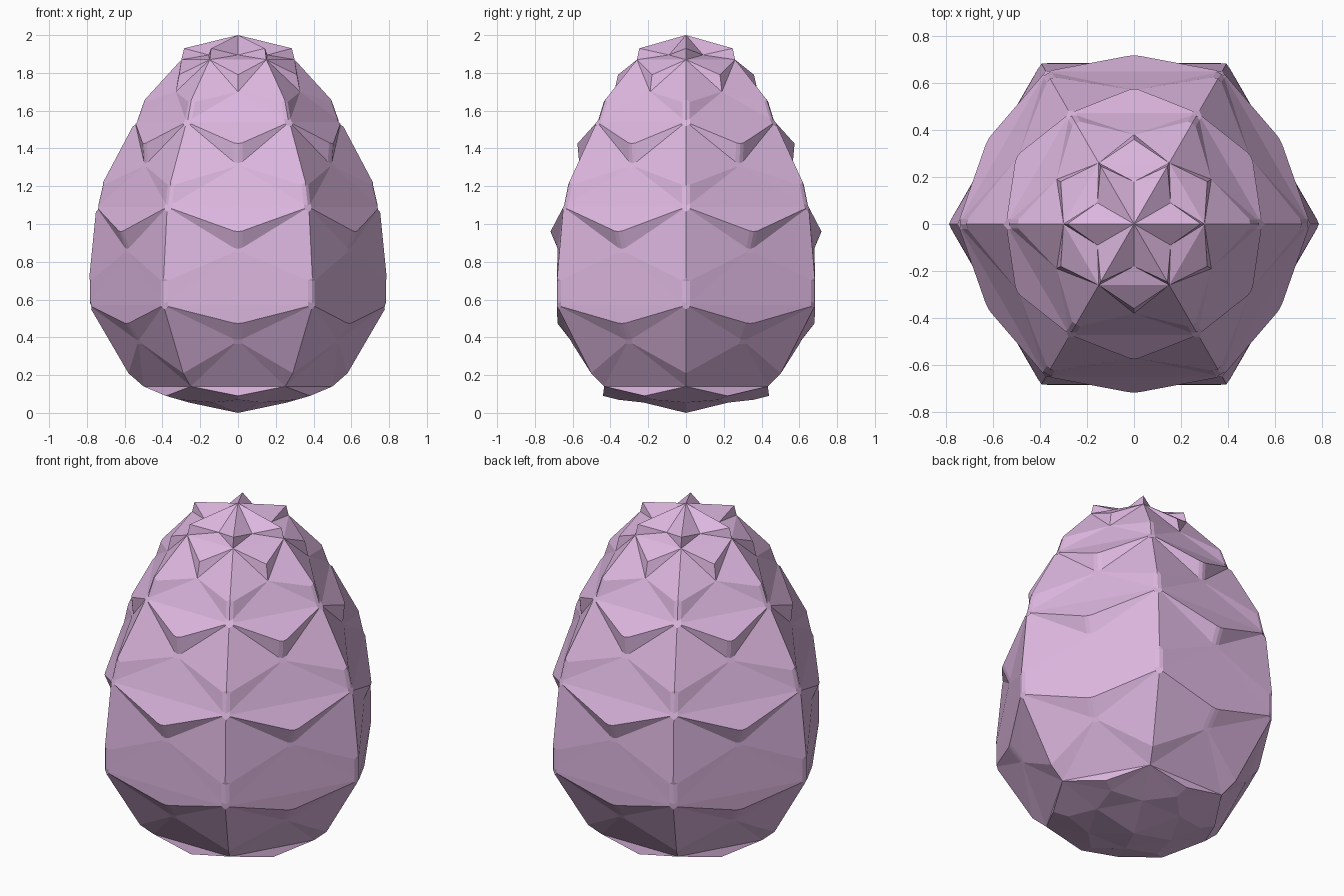
import bpy, bmesh
from math import cos, sin, pi

if "Cube" in bpy.data.objects:
    bpy.data.objects.remove(bpy.data.objects["Cube"])

# Staggered rings of scale corners, top to bottom: (tip radius, tip z, base radius, base z).
# Odd rings sit on the six corners, even rings on the six flats between them.
RINGS = [
    (0.18, 1.895, 0.18, 1.895),
    (0.285, 1.93, 0.30, 1.87),
    (0.36, 1.79, 0.38, 1.70),
    (0.51, 1.64, 0.545, 1.54),
    (0.58, 1.42, 0.57, 1.31),
    (0.725, 1.20, 0.75, 1.09),
    (0.72, 0.955, 0.68, 0.86),
    (0.79, 0.69, 0.79, 0.57),
    (0.68, 0.47, 0.61, 0.38),
    (0.58, 0.21, 0.50, 0.14),
    (0.44, 0.09, 0.36, 0.07),
    (0.26, 0.055, 0.26, 0.055),
]
N = len(RINGS)
bm = bmesh.new()
top_pole = bm.verts.new((0, 0, 2))
bottom_pole = bm.verts.new((0, 0, 0))


def point(r, z, step):
    a = step * pi / 6
    return bm.verts.new((r * cos(a), r * sin(a), z))


# tip and base vertices, keyed by ring and 30 degree step
tip, base = {}, {}
for i, (r1, z1, r2, z2) in enumerate(RINGS):
    for s in range((i + 1) % 2, 12, 2):
        base[i, s] = point(r2, z2, s)
        tip[i, s] = base[i, s] if (r1, z1) == (r2, z2) else point(r1, z1, s)

for i in range(N):
    for s in range(i % 2, 12, 2):
        # one diamond scale: top, two sides, bottom tip
        left, right = base[i, (s - 1) % 12], base[i, (s + 1) % 12]
        top = base[i - 1, s] if i else top_pole
        low = tip[i + 1, s] if i < N - 1 else bottom_pole
        if s % 2 == 0:                      # corner scales fold along a ridge
            bm.faces.new((top, left, low))
            bm.faces.new((top, low, right))
        else:                               # flat scales fold across
            bm.faces.new((top, left, right))
            bm.faces.new((left, low, right))
        # underside of the scale's lip
        if i < N - 1 and tip[i + 1, s] is not base[i + 1, s]:
            foot = base[i + 1, s]
            bm.faces.new((left, foot, low))
            bm.faces.new((low, foot, right))

bmesh.ops.recalc_face_normals(bm, faces=bm.faces[:])

# soften the short upright edge under each large scale tip
knots = []
for i in range(3, 9):
    for s in range((i + 1) % 2, 12, 2):
        e = bm.edges.get((tip[i, s], base[i, s]))
        if e:
            knots.append(e)
bmesh.ops.bevel(bm, geom=knots, offset=0.025, offset_type='OFFSET',
                segments=2, profile=0.5, affect='EDGES', clamp_overlap=True)

mesh = bpy.data.meshes.new("scaly_egg")
bm.to_mesh(mesh)
bm.free()
egg = bpy.data.objects.new("scaly_egg", mesh)
bpy.context.collection.objects.link(egg)

mat = bpy.data.materials.new("lilac_shell")
mat.diffuse_color = (0.72, 0.47, 0.74, 1)
mat.use_nodes = True
mat.node_tree.nodes["Principled BSDF"].inputs["Base Color"].default_value = mat.diffuse_color
mesh.materials.append(mat)
